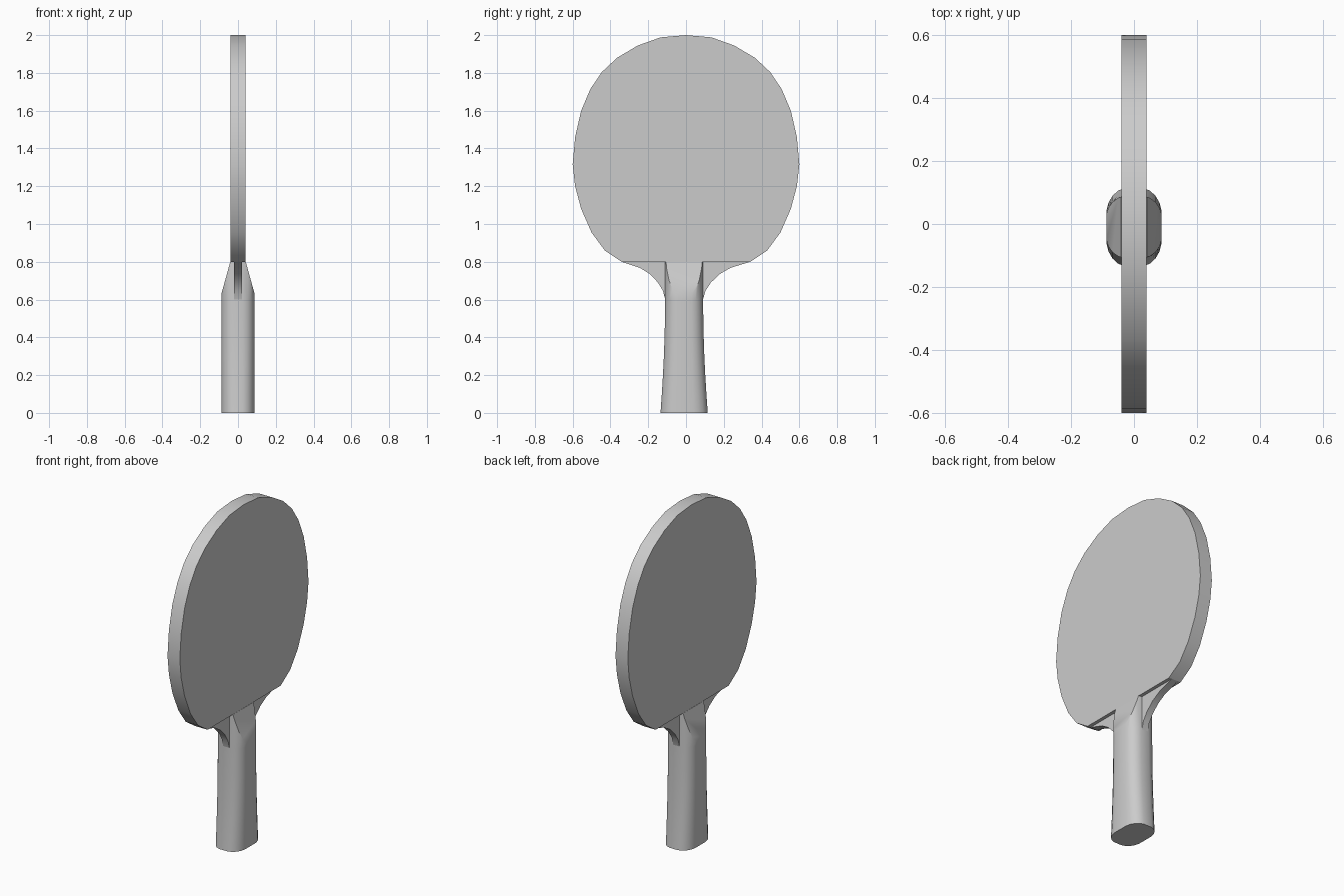
import bpy, bmesh, math
from mathutils import Vector

if "Cube" in bpy.data.objects:
    bpy.data.objects.remove(bpy.data.objects["Cube"])


def finish(name, bm):
    bmesh.ops.remove_doubles(bm, verts=bm.verts[:], dist=1e-5)
    bmesh.ops.recalc_face_normals(bm, faces=bm.faces[:])
    mesh = bpy.data.meshes.new(name)
    bm.to_mesh(mesh)
    bm.free()
    obj = bpy.data.objects.new(name, mesh)
    bpy.context.collection.objects.link(obj)
    bpy.ops.object.select_all(action='DESELECT')
    obj.select_set(True)
    bpy.context.view_layer.objects.active = obj
    bpy.ops.object.shade_smooth_by_angle(angle=math.radians(30))
    return obj


def slab(name, outline, half):
    # Extrude a (y, z) outline symmetrically along x
    bm = bmesh.new()
    face = bm.faces.new([bm.verts.new((-half, y, z)) for y, z in outline])
    ext = bmesh.ops.extrude_face_region(bm, geom=[face])
    moved = [v for v in ext['geom'] if isinstance(v, bmesh.types.BMVert)]
    bmesh.ops.translate(bm, verts=moved, vec=(2 * half, 0, 0))
    return finish(name, bm)


# Rubber-covered blade
side = [(0.34, 0.80), (0.43, 0.86), (0.50, 0.955), (0.555, 1.08), (0.587, 1.20),
        (0.60, 1.315), (0.587, 1.46), (0.555, 1.60), (0.506, 1.715),
        (0.445, 1.805), (0.365, 1.88), (0.255, 1.945), (0.135, 1.988)]
blade = side + [(0, 2.0)] + [(-y, z) for y, z in reversed(side)]
slab("blade", blade, 0.04)

# Thin wooden neck flaring from the handle to the blade
CY = -0.01
flare = [(0.10, 0.60), (0.112, 0.645), (0.14, 0.69), (0.185, 0.735),
         (0.24, 0.768), (0.34, 0.80)]
neck = ([(y + CY * (0.34 - y) / 0.24, z) for y, z in flare]
        + [(-y + CY * (0.34 - y) / 0.24, z) for y, z in reversed(flare)])
slab("neck", neck, 0.02)

# Flared grip: rounded section lofted upward
quarter = [(0.088, 0.40), (0.081, 0.62), (0.068, 0.80), (0.050, 0.93), (0.026, 1.0)]
half_loop = quarter + [(-x, y) for x, y in reversed(quarter)]
section = half_loop + [(-x, -y) for x, y in half_loop]
levels = [(0, 0.125), (0.1, 0.118), (0.2, 0.112), (0.3, 0.107),
          (0.42, 0.103), (0.6, 0.10), (0.80, 0.10)]
bm = bmesh.new()
rings = [[bm.verts.new((x, CY + y * w, z)) for x, y in section] for z, w in levels]
n = len(section)
for a, b in zip(rings, rings[1:]):
    for i in range(n):
        j = (i + 1) % n
        bm.faces.new((a[i], a[j], b[j], b[i]))
bm.faces.new(rings[0])
bm.faces.new(rings[-1])

# Sloping cuts where the grip meets the blade
for s in (1, -1):
    bmesh.ops.bisect_plane(bm, geom=bm.verts[:] + bm.edges[:] + bm.faces[:],
                           plane_co=(s * 0.088, 0, 0.63),
                           plane_no=Vector((s * 0.17, 0, 0.047)).normalized(),
                           clear_outer=True)
    bmesh.ops.holes_fill(bm, edges=[e for e in bm.edges if e.is_boundary], sides=0)
finish("handle", bm)
